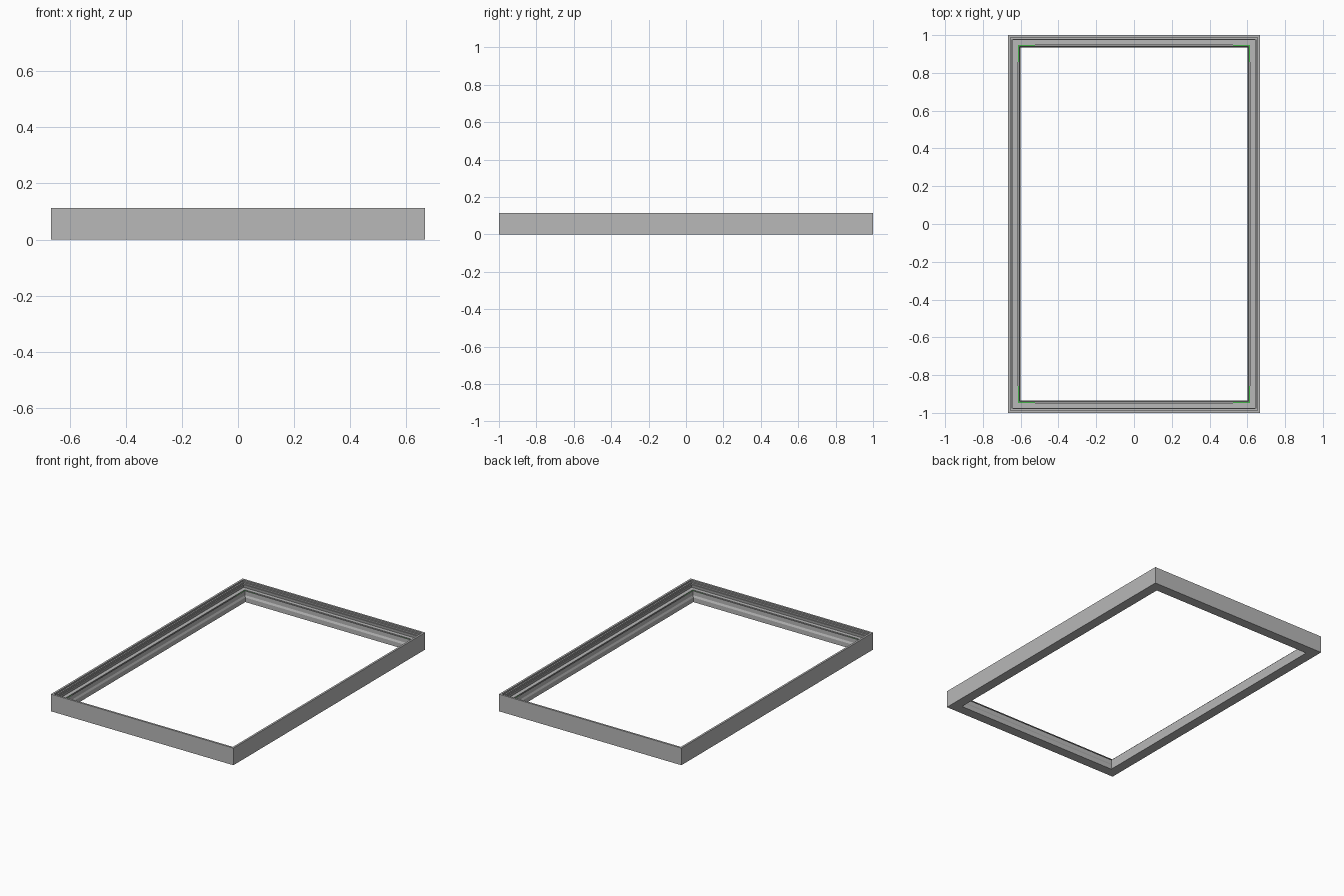
import bpy, bmesh

if "Cube" in bpy.data.objects:
    bpy.data.objects.remove(bpy.data.objects["Cube"])

HX, HY = 0.6667, 1.0   # outer half sizes


def material(name, color):
    mat = bpy.data.materials.new(name)
    mat.diffuse_color = (*color, 1)
    mat.use_nodes = True
    mat.node_tree.nodes["Principled BSDF"].inputs["Base Color"].default_value = mat.diffuse_color
    return mat


def make_object(name, bm, *mats):
    bmesh.ops.recalc_face_normals(bm, faces=bm.faces)
    mesh = bpy.data.meshes.new(name)
    bm.to_mesh(mesh)
    bm.free()
    for mat in mats:
        mesh.materials.append(mat)
    obj = bpy.data.objects.new(name, mesh)
    bpy.context.collection.objects.link(obj)
    return obj


def mitred_frame(name, profile, dark_edges, *mats):
    """Sweep an (inset, height) profile round the rectangle with mitred corners."""
    bm = bmesh.new()
    rings = [[bm.verts.new((sx * (HX - d), sy * (HY - d), z)) for d, z in profile]
             for sx, sy in ((-1, -1), (1, -1), (1, 1), (-1, 1))]
    n = len(profile)
    for i in range(4):
        a, b = rings[i], rings[(i + 1) % 4]
        for j in range(n):
            k = (j + 1) % n
            face = bm.faces.new((a[j], b[j], b[k], a[k]))
            face.material_index = int(j in dark_edges)
    return make_object(name, bm, *mats)


def corner_strip(name, sx, sy, inset, width, length, z0, z1, mat):
    """L-shaped strip lying in the lip groove at one corner."""
    x, y = HX - inset, HY - inset
    outline = [(x, y), (x - length, y), (x - length, y - width),
               (x - width, y - width), (x - width, y - length), (x, y - length)]
    bm = bmesh.new()
    face = bm.faces.new([bm.verts.new((sx * px, sy * py, z0)) for px, py in outline])
    ext = bmesh.ops.extrude_face_region(bm, geom=[face], use_keep_orig=True)
    for v in ext["geom"]:
        if isinstance(v, bmesh.types.BMVert):
            v.co.z = z1
    return make_object(name, bm, mat)


grey = material("mid_grey", (0.48, 0.48, 0.48))
dark = material("rebate_grey", (0.32, 0.32, 0.32))
green = material("green", (0.05, 0.45, 0.06))

# Main moulding: outer wall, stepped rim, rebate shelf, lip groove, sloped inner lip
mitred_frame("frame_moulding", [
    (0.0, 0.0), (0.0, 0.113), (0.013, 0.113), (0.013, 0.102),
    (0.022, 0.102), (0.022, 0.090), (0.027, 0.090), (0.027, 0.072),
    (0.052, 0.072), (0.052, 0.064), (0.058, 0.064), (0.058, 0.070),
    (0.060, 0.070), (0.060, 0.042), (0.066, 0.030), (0.066, 0.0)],
    {2, 4, 6, 8, 9, 10}, grey, dark)

# Green corner strips in the groove
for sx, sx_name in ((-1, "left"), (1, "right")):
    for sy, sy_name in ((-1, "front"), (1, "back")):
        corner_strip(f"corner_strip_{sy_name}_{sx_name}", sx, sy,
                     0.0525, 0.005, 0.09, 0.0635, 0.068, green)
